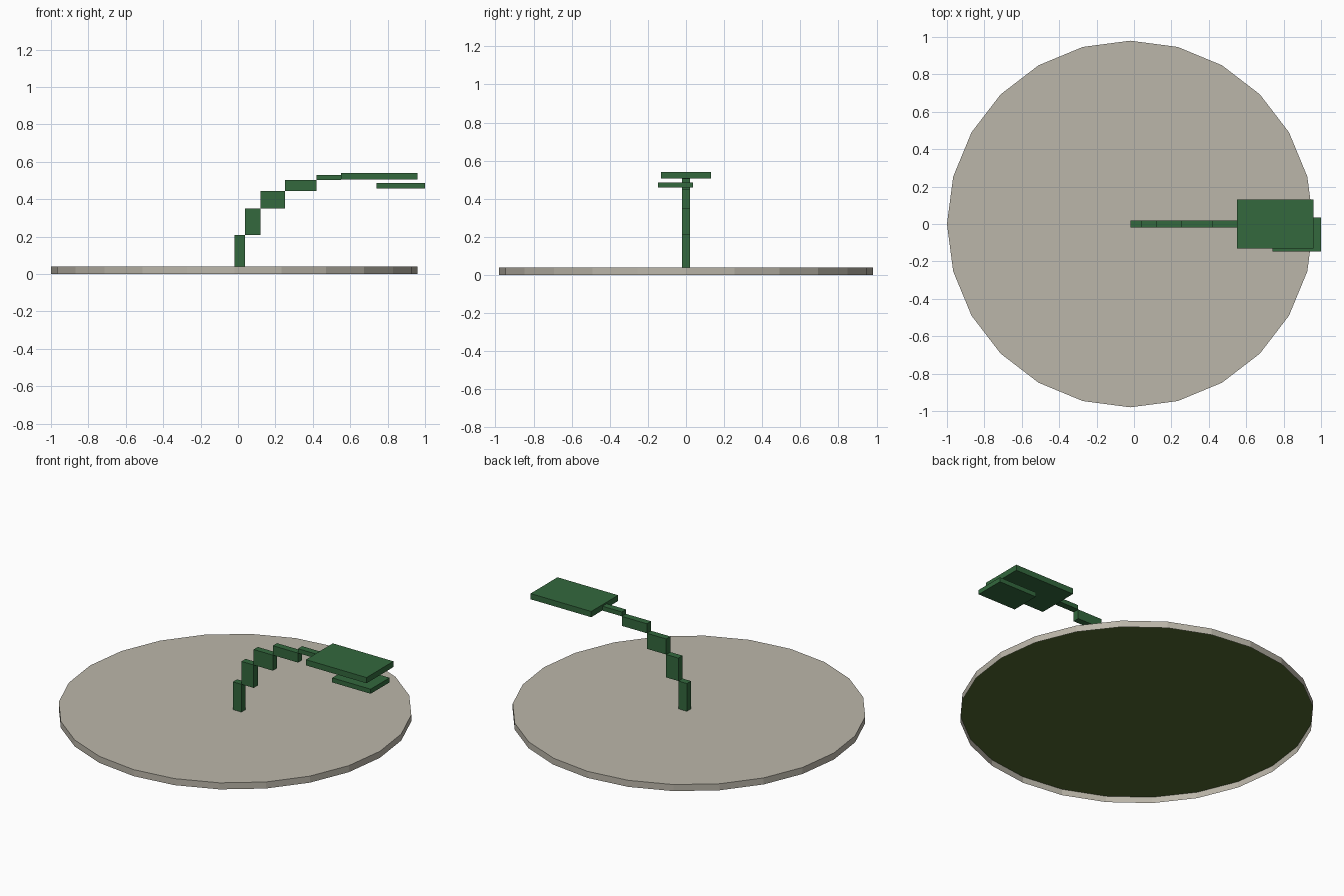
import bpy, bmesh
from mathutils import Matrix, Vector

if "Cube" in bpy.data.objects:
    bpy.data.objects.remove(bpy.data.objects["Cube"])


def material(name, rgb):
    m = bpy.data.materials.new(name)
    m.diffuse_color = (*rgb, 1)
    m.use_nodes = True
    m.node_tree.nodes["Principled BSDF"].inputs["Base Color"].default_value = m.diffuse_color
    return m


STONE = material("pale_stone", (0.50, 0.47, 0.40))
LEAF = material("leaf_green", (0.033, 0.14, 0.047))
OLIVE = material("olive_green", (0.085, 0.14, 0.03))


def add_object(name, bm, mat):
    mesh = bpy.data.meshes.new(name)
    bm.to_mesh(mesh)
    bm.free()
    mesh.materials.append(mat)
    obj = bpy.data.objects.new(name, mesh)
    bpy.context.collection.objects.link(obj)
    return obj


def box(name, x, y, z, mat):
    """Box from (min, max) pairs on each axis."""
    bm = bmesh.new()
    size = Vector([b - a for a, b in (x, y, z)])
    mid = Vector([(a + b) / 2 for a, b in (x, y, z)])
    bmesh.ops.create_cube(bm, size=1, matrix=Matrix.Translation(mid) @ Matrix.Diagonal((*size, 1)))
    return add_object(name, bm, mat)


CX, R, SIDES, TOP = -0.02, 0.98, 24, 0.04

# Round base: 24-sided cap with a skirt, open underneath
bm = bmesh.new()
bmesh.ops.create_cone(bm, cap_ends=True, segments=SIDES, radius1=R, radius2=R, depth=TOP,
                      matrix=Matrix.Translation((CX, 0, TOP / 2)))
bottom = [f for f in bm.faces if f.normal.z < -0.9]
bmesh.ops.delete(bm, geom=bottom, context='FACES_ONLY')
add_object("base", bm, STONE)

# Green lining under the cap, facing down
bm = bmesh.new()
bmesh.ops.create_circle(bm, cap_ends=True, segments=SIDES, radius=R - 0.001,
                        matrix=Matrix.Translation((CX, 0, TOP - 0.003)))
for f in bm.faces:
    f.normal_update()
    if f.normal.z > 0:
        f.normal_flip()
add_object("base_lining", bm, OLIVE)

# Stem: stepped boxes bending over towards +x
xs = [-0.02, 0.037, 0.12, 0.25, 0.42, 0.55]
zs = [0.04, 0.21, 0.35, 0.445, 0.503, 0.53]
for i in range(5):
    box(f"stem_{i + 1}", (xs[i], xs[i + 1]), (-0.02, 0.02), (zs[i], zs[i + 1]), LEAF)

# Flat head and the smaller plate floating below its tip
box("head", (0.55, 0.96), (-0.13, 0.13), (0.505, 0.54), LEAF)
box("lower_plate", (0.74, 1.0), (-0.147, 0.036), (0.458, 0.486), LEAF)
